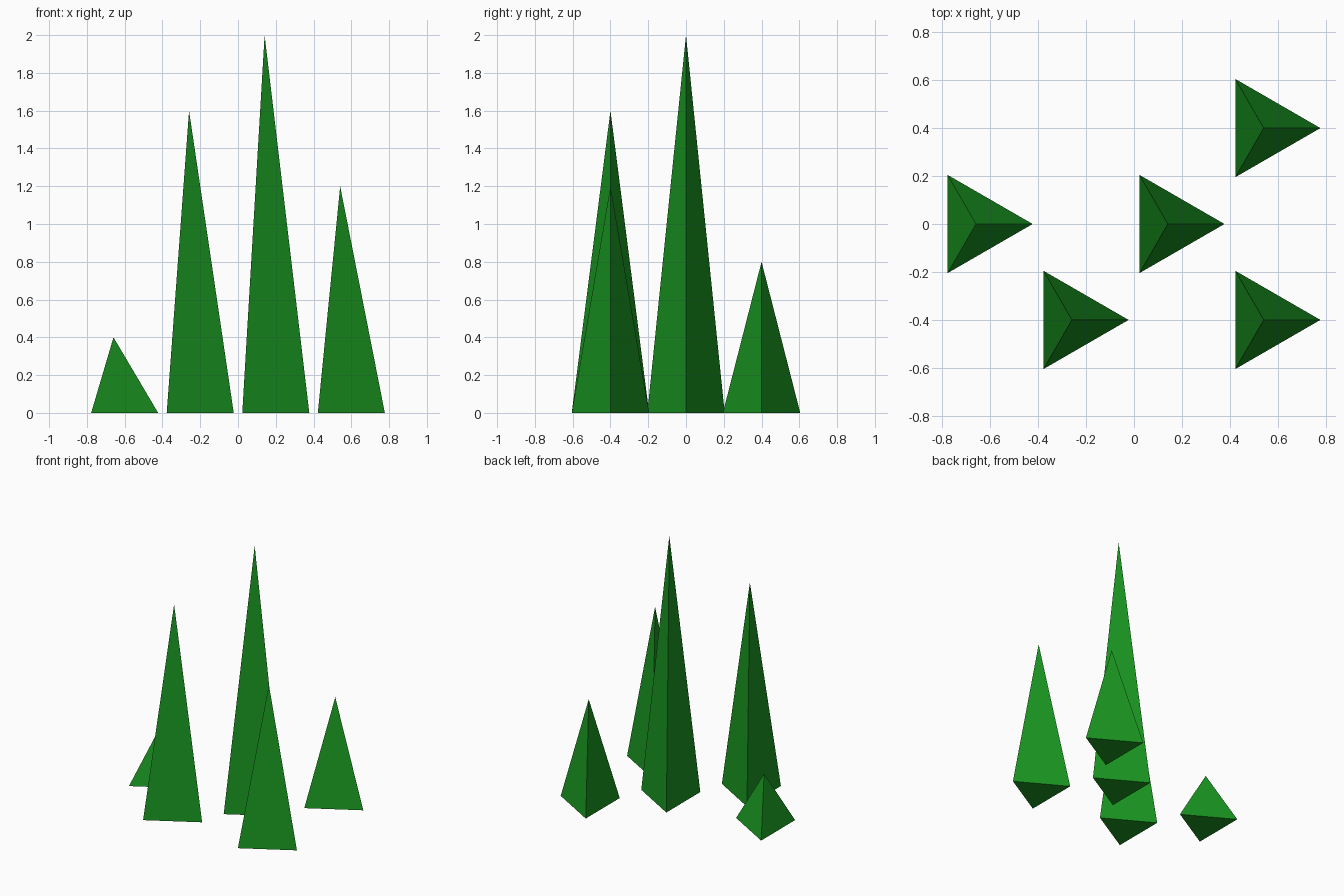
import bpy, bmesh
from math import cos, sin, tau

if "Cube" in bpy.data.objects:
    bpy.data.objects.remove(bpy.data.objects["Cube"])

R = 0.2365          # base corner radius
SHIFT = -R / 4      # centres the group on x = 0

green = bpy.data.materials.new("leaf_green")
green.diffuse_color = (0.01, 0.30, 0.015, 1)
green.use_nodes = True
green.node_tree.nodes["Principled BSDF"].inputs["Base Color"].default_value = green.diffuse_color


def tree(name, x, y, height):
    """Three-sided pyramid with one corner pointing to +x."""
    bm = bmesh.new()
    base = [bm.verts.new((R * cos(i * tau / 3), R * sin(i * tau / 3), 0)) for i in range(3)]
    tip = bm.verts.new((0, 0, height))
    bm.faces.new(base[::-1])
    for i in range(3):
        bm.faces.new((base[i], base[(i + 1) % 3], tip))
    mesh = bpy.data.meshes.new(name)
    bm.to_mesh(mesh)
    bm.free()
    mesh.materials.append(green)
    obj = bpy.data.objects.new(name, mesh)
    obj.location = (x + SHIFT, y, 0)
    bpy.context.collection.objects.link(obj)


# Five trees on a 0.4 grid
tree("tree_smallest", -0.6, 0.0, 0.4)
tree("tree_tall", -0.2, -0.4, 1.6)
tree("tree_tallest", 0.2, 0.0, 2.0)
tree("tree_medium", 0.6, -0.4, 1.2)
tree("tree_short", 0.6, 0.4, 0.8)
